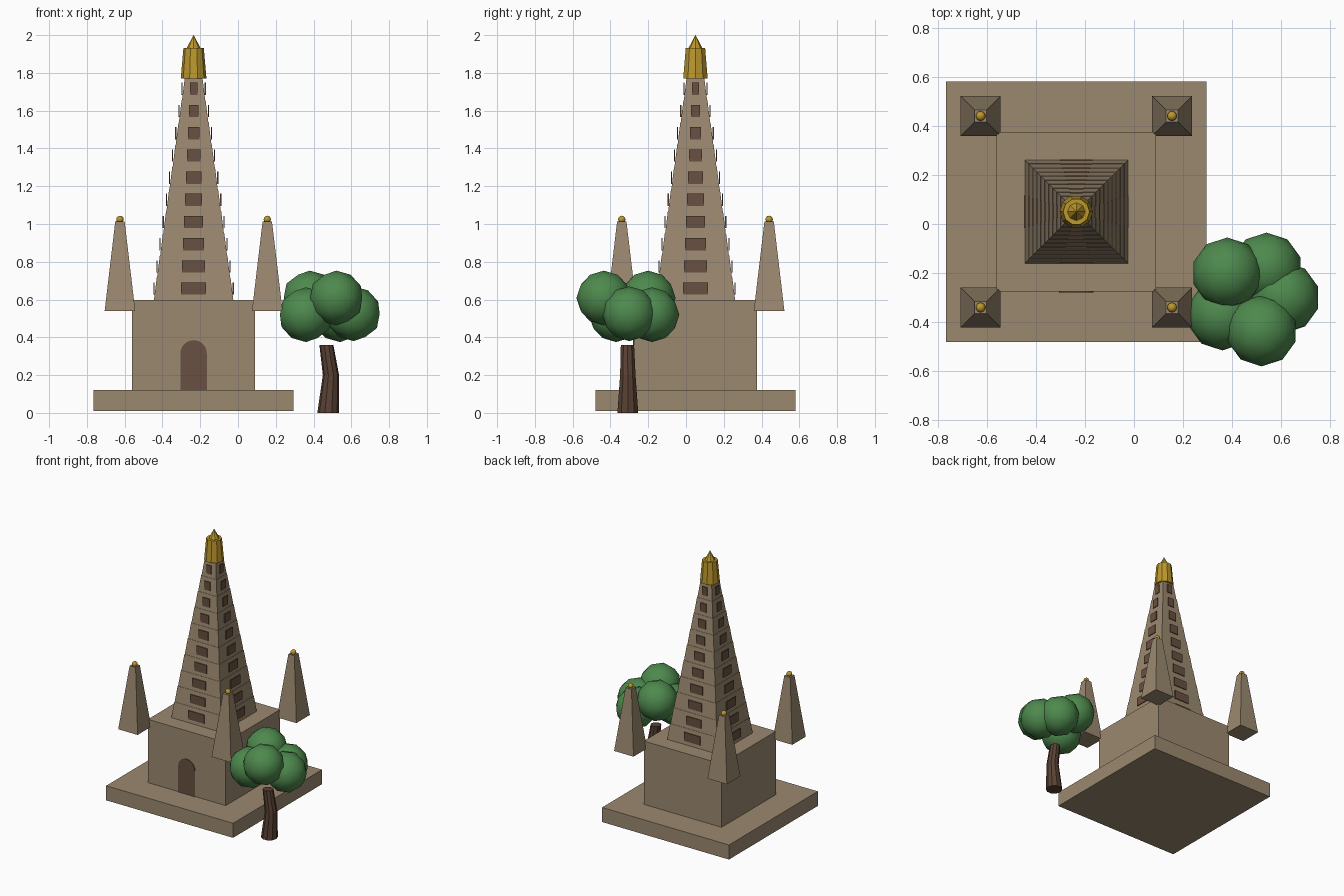
import bpy, bmesh, math
from mathutils import Vector, Matrix

if "Cube" in bpy.data.objects:
    bpy.data.objects.remove(bpy.data.objects["Cube"])

CX, CY = -0.235, 0.05          # temple centre


def material(name, rgb):
    m = bpy.data.materials.new(name)
    m.diffuse_color = (*rgb, 1)
    m.use_nodes = True
    m.node_tree.nodes["Principled BSDF"].inputs["Base Color"].default_value = m.diffuse_color
    return m


STONE = material("tan_stone", (0.33, 0.25, 0.16))
DARK = material("dark_opening", (0.14, 0.08, 0.052))
GOLD = material("gold", (0.50, 0.31, 0.025))
LEAF = material("leaf_green", (0.075, 0.25, 0.075))
BARK = material("bark_brown", (0.10, 0.053, 0.034))


def finish(name, bm, mat, smooth=None):
    bmesh.ops.recalc_face_normals(bm, faces=bm.faces[:])
    me = bpy.data.meshes.new(name)
    bm.to_mesh(me)
    bm.free()
    me.materials.append(mat)
    ob = bpy.data.objects.new(name, me)
    bpy.context.collection.objects.link(ob)
    if smooth:
        bpy.ops.object.select_all(action='DESELECT')
        ob.select_set(True)
        bpy.context.view_layer.objects.active = ob
        bpy.ops.object.shade_smooth_by_angle(angle=math.radians(smooth))
    return ob


def loft(name, rings, sides, mat, smooth=None, turn=0.0):
    """Stack of polygon rings (x, y, z, radius), capped at both ends."""
    bm = bmesh.new()
    loops = []
    for x, y, z, r in rings:
        loops.append([bm.verts.new((x + r * math.cos(turn + math.tau * k / sides),
                                    y + r * math.sin(turn + math.tau * k / sides), z))
                      for k in range(sides)])
    for a, b in zip(loops, loops[1:]):
        for k in range(sides):
            j = (k + 1) % sides
            bm.faces.new((a[k], a[j], b[j], b[k]))
    bm.faces.new(loops[0])
    bm.faces.new(loops[-1])
    return finish(name, bm, mat, smooth)


def square(name, x, y, levels, mat):
    """Square tower from (z, half width) levels."""
    rings = [(x, y, z, h * math.sqrt(2)) for z, h in levels]
    return loft(name, rings, 4, mat, turn=math.pi / 4)


def ball(name, pos, r, mat, detail):
    bm = bmesh.new()
    bmesh.ops.create_icosphere(bm, subdivisions=detail, radius=r,
                               matrix=Matrix.Translation(pos))
    return finish(name, bm, mat, 60)


# Platform and main hall
square("platform", CX, CY, [(0.01, 0.53), (0.12, 0.53)], STONE)
square("hall", CX, CY, [(0.12, 0.325), (0.598, 0.325)], STONE)

# Arched door plate on the front of the hall
bm = bmesh.new()
outline = [(-0.07, 0.12), (0.07, 0.12)]
outline += [(0.07 * math.cos(math.pi * k / 12), 0.315 + 0.07 * math.sin(math.pi * k / 12))
            for k in range(13)]
door = bm.faces.new([bm.verts.new((CX + x, CY - 0.324, z)) for x, z in outline])
side = bmesh.ops.extrude_face_region(bm, geom=[door])["geom"]
bmesh.ops.translate(bm, vec=(0, -0.006, 0),
                    verts=[v for v in side if isinstance(v, bmesh.types.BMVert)])
finish("door", bm, DARK)

# Tiered spire with slight ledges
TIERS, Z0, STEP = 10, 0.598, 0.1175


def half(i):
    return 0.21 - 0.0165 * i


levels = []
for i in range(TIERS):
    z = Z0 + STEP * i
    levels += [(z, half(i)), (z + STEP, half(i + 1) + 0.002)]
square("spire", CX, CY, levels, STONE)

# Upright window plates on all four sides of every tier
bm = bmesh.new()
for i in range(TIERS):
    h = half(i)
    for q in range(4):
        m = (Matrix.Translation((CX, CY, Z0 + STEP * i + 0.06))
             @ Matrix.Rotation(q * math.pi / 2, 4, 'Z')
             @ Matrix.Translation((0, -h, 0))
             @ Matrix.Diagonal((h * 0.635, 0.006, 0.065, 1)))
        bmesh.ops.create_cube(bm, size=1, matrix=m)
finish("spire_windows", bm, DARK)

# Golden crown and its pointed tip
loft("crown", [(CX, CY, 1.77, 0.068), (CX, CY, 1.932, 0.054)], 10, GOLD)
loft("crown_tip", [(CX, CY, 1.925, 0.04), (CX, CY, 2.0, 0.0008)], 8, GOLD)

# Four corner turrets with golden finials
for sx in (-1, 1):
    for sy in (-1, 1):
        x, y = CX + 0.39 * sx, CY + 0.39 * sy
        square("corner_turret", x, y, [(0.54, 0.081), (1.012, 0.025)], STONE)
        ball("turret_finial", (x, y, 1.024), 0.02, GOLD, 2)

# Tree: bent trunk and clustered foliage
loft("tree_trunk", [(0.478, -0.308, 0.0, 0.058), (0.492, -0.308, 0.2, 0.043),
                    (0.468, -0.31, 0.36, 0.037)], 10, BARK)
for pos in [(0.38, -0.20, 0.608), (0.52, -0.435, 0.608), (0.612, -0.30, 0.525),
            (0.54, -0.18, 0.52), (0.36, -0.37, 0.52)]:
    ball("foliage", pos, 0.145, LEAF, 2)
